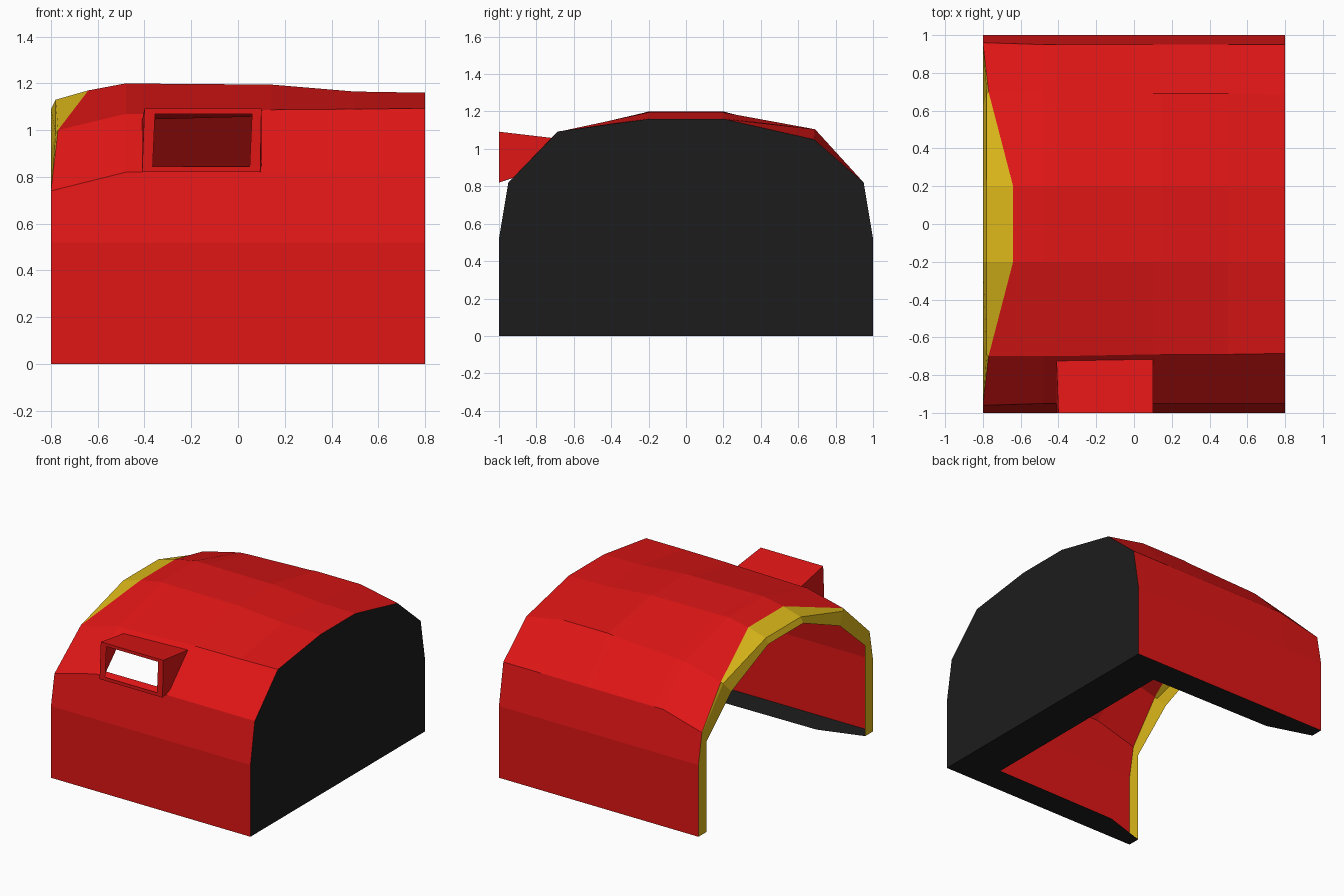
import bpy
from mathutils import Vector

if "Cube" in bpy.data.objects:
    bpy.data.objects.remove(bpy.data.objects["Cube"])


def material(name, color):
    m = bpy.data.materials.new(name)
    m.diffuse_color = (*color, 1)
    m.use_nodes = True
    m.node_tree.nodes["Principled BSDF"].inputs["Base Color"].default_value = m.diffuse_color
    return m


RED = material("red_paint", (0.75, 0.008, 0.008))
YELLOW = material("yellow_paint", (0.72, 0.48, 0.01))
BLACK = material("black_paint", (0.012, 0.012, 0.012))


def build(name, faces, mat, inside):
    """Make an object from faces given as point lists, facing away from `inside`."""
    verts, index, polys = [], {}, []
    for pts in faces:
        pts = [Vector(p) for p in pts]
        normal = Vector()
        for a, b in zip(pts, pts[1:] + pts[:1]):
            normal += a.cross(b)
        center = sum(pts, Vector()) / len(pts)
        if normal.dot(center - Vector(inside)) < 0:
            pts.reverse()
        poly = []
        for p in pts:
            key = tuple(round(c, 4) for c in p)
            if key not in index:
                index[key] = len(verts)
                verts.append(key)
            if index[key] not in poly:
                poly.append(index[key])
        if len(poly) > 2:
            polys.append(poly)
    mesh = bpy.data.meshes.new(name)
    mesh.from_pydata(verts, [], polys)
    mesh.materials.append(mat)
    obj = bpy.data.objects.new(name, mesh)
    bpy.context.collection.objects.link(obj)
    return obj


def strips(rows_a, rows_b):
    return [[rows_a[i], rows_a[i + 1], rows_b[i + 1], rows_b[i]]
            for i in range(len(rows_a) - 1)]


def mirrored(half):
    """Complete an arch from its front half (negative y)."""
    return half + [(x, -y, z) for x, y, z in reversed(half)]


def arch(x, y3, front3, back3, top):
    """Outer cross-section of the cover at one x position."""
    pts = mirrored([(x, -1, 0), (x, -1, 0.52), (x, -0.95, 0.82),
                    (x, -y3, front3), (x, -0.2, top)])
    pts[6] = (x, y3, back3)
    return pts


# Cover sections from the open end to the closed end
opening = mirrored([(-0.8, -1, 0), (-0.8, -1, 0.52), (-0.8, -0.96, 0.74),
                    (-0.77, -0.7, 1.0), (-0.64, -0.2, 1.17)])
sections = [opening,
            arch(-0.48, 0.70, 1.07, 1.07, 1.2),
            arch(-0.41, 0.70, 1.07, 1.075, 1.199),
            arch(0.1, 0.69, 1.085, 1.10, 1.195),
            arch(0.14, 0.69, 1.087, 1.105, 1.195),
            arch(0.5, 0.69, 1.09, 1.105, 1.165),
            arch(0.8, 0.685, 1.093, 1.05, 1.16)]

# Curved cover, with a hole behind the scoop
cover = []
scoop_base = []
for n, (a, b) in enumerate(zip(sections, sections[1:])):
    quads = strips(a, b)
    if n == 2:
        low_a, high_a, high_b, low_b = [Vector(p) for p in quads.pop(2)]
        base_a = [low_a.lerp(high_a, t) for t in (0.1, 0.9)]
        base_b = [low_b.lerp(high_b, t) for t in (0.1, 0.9)]
        scoop_base = [base_a[0], base_b[0], base_b[1], base_a[1]]
        cover += [[low_a, base_a[0], base_b[0], low_b],
                  [base_a[1], high_a, high_b, base_b[1]]]
    cover += quads
build("hood_cover", cover, RED, (0, 0, 0.3))

# Closed end panel
build("end_panel", [sections[-1]], BLACK, (0, 0, 0.5))

# Yellow rim: bevel, then a narrow lip around the opening
middle = mirrored([(-0.8, -1, 0), (-0.8, -1, 0.52), (-0.8, -0.955, 0.735),
                   (-0.78, -0.69, 0.985), (-0.78, -0.2, 1.13)])
inner = mirrored([(-0.8, -0.91, 0), (-0.8, -0.91, 0.5), (-0.8, -0.91, 0.655),
                  (-0.8, -0.62, 0.91), (-0.8, -0.2, 1.09)])
build("opening_rim", strips(opening, middle) + strips(middle, inner),
      YELLOW, (0.3, 0, 0.4))

# Flat bottom flange, a U around three sides
outer_path = [(-0.8, -1, 0), (-0.48, -1, 0), (0.8, -1, 0),
              (0.8, 1, 0), (-0.48, 1, 0), (-0.8, 1, 0)]
inner_path = [(-0.8, -0.91, 0), (-0.48, -0.81, 0), (0.5, -0.8, 0),
              (0.5, 0.8, 0), (-0.48, 0.81, 0), (-0.8, 0.91, 0)]
build("bottom_flange", strips(outer_path, inner_path), BLACK, (0, 0, 0.5))

# Hollow scoop with a framed mouth
mouth = [(-0.41, -1, 0.82), (0.095, -1, 0.82), (0.1, -1, 1.092), (-0.4, -1, 1.092)]
hole = [(-0.365, -1, 0.845), (0.05, -1, 0.845), (0.06, -1, 1.07), (-0.355, -1, 1.07)]


def loop(pts):
    return list(pts) + [pts[0]]


build("side_scoop", strips(loop(scoop_base), loop(mouth)) + strips(loop(mouth), loop(hole)),
      RED, (-0.15, -0.86, 0.95))
